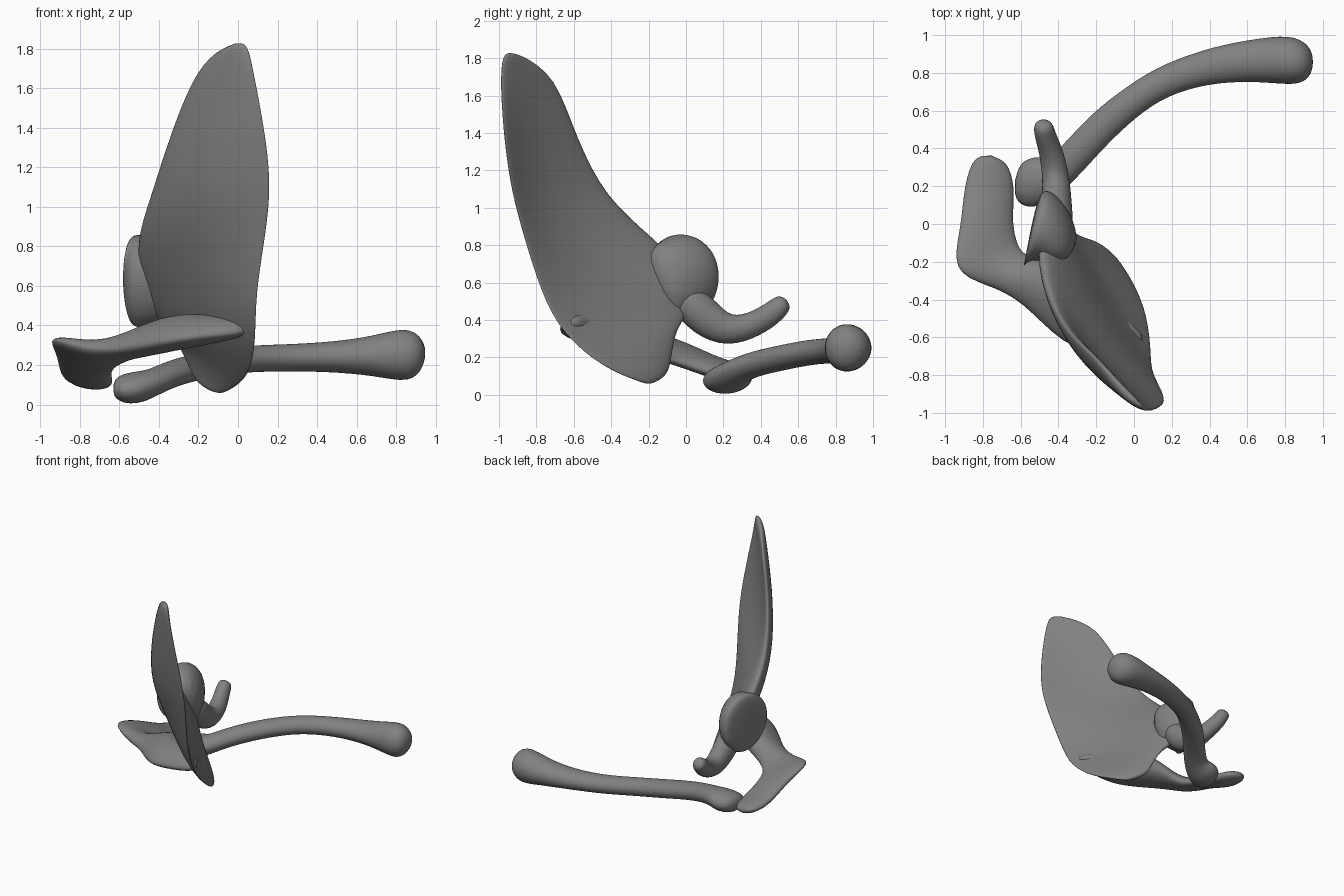
import bpy, bmesh, math
from mathutils import Vector

grey = bpy.data.materials.new("dark_grey")
grey.diffuse_color = (0.22, 0.22, 0.22, 1)


def bone(name, sections, sides=12):
    """Loft oval sections (edge point p, edge point q, thickness at p, at q, bow), then smooth."""
    pts = [(Vector(s[0]), Vector(s[1])) for s in sections]
    mids = [(p + q) / 2 for p, q in pts]
    bm = bmesh.new()
    rings = []
    for i, (p, q) in enumerate(pts):
        tp, tq, bow = sections[i][2:]
        tangent = mids[min(i + 1, len(mids) - 1)] - mids[max(i - 1, 0)]
        half = (q - p) / 2 * 1.06
        n = half.cross(tangent).normalized()
        ring = []
        for k in range(sides):
            a = 2 * math.pi * k / sides
            c = math.cos(a)
            thick = tp + (tq - tp) * (c + 1) / 2
            off = n * (thick * 0.54 * math.sin(a) + bow * (1 - c * c))
            ring.append(bm.verts.new(mids[i] + half * c + off))
        rings.append(ring)
    for r, s in zip(rings, rings[1:]):
        for k in range(sides):
            j = (k + 1) % sides
            bm.faces.new((r[k], r[j], s[j], s[k]))
    bm.faces.new(rings[0][::-1])
    bm.faces.new(rings[-1])
    bmesh.ops.recalc_face_normals(bm, faces=bm.faces)
    for f in bm.faces:
        f.smooth = True
    me = bpy.data.meshes.new(name)
    bm.to_mesh(me)
    bm.free()
    me.materials.append(grey)
    ob = bpy.data.objects.new(name, me)
    bpy.context.collection.objects.link(ob)
    mod = ob.modifiers.new("smooth", 'SUBSURF')
    mod.levels = mod.render_levels = 2
    return ob


# Shoulder blade: thin curved plate, lateral edge to medial edge, tip first
bone("shoulder_blade", [
    ((-0.07, -0.88, 1.81), (0.04, -0.97, 1.85), 0.05, 0.05, 0),
    ((-0.20, -0.70, 1.71), (0.07, -0.99, 1.72), 0.06, 0.05, -0.03),
    ((-0.33, -0.59, 1.38), (0.13, -0.97, 1.42), 0.09, 0.05, -0.06),
    ((-0.43, -0.43, 1.05), (0.17, -0.93, 1.12), 0.13, 0.05, -0.09),
    ((-0.50, -0.18, 0.84), (0.14, -0.86, 0.86), 0.18, 0.05, -0.09),
    ((-0.47, 0.04, 0.62), (0.09, -0.77, 0.56), 0.20, 0.05, -0.08),
    ((-0.41, 0.02, 0.44), (0.09, -0.66, 0.33), 0.14, 0.05, -0.05),
    ((-0.31, -0.06, 0.35), (0.06, -0.43, 0.14), 0.07, 0.05, -0.02),
    ((-0.25, -0.08, 0.20), (-0.05, -0.24, 0.07), 0.05, 0.05, 0),
    ((-0.20, -0.10, 0.10), (-0.10, -0.19, 0.05), 0.04, 0.04, 0),
])

# Shoulder socket: neck flaring into an oval face
bone("shoulder_socket", [
    ((-0.35, -0.22, 0.76), (-0.34, -0.12, 0.45), 0.16, 0.16, 0),
    ((-0.44, -0.08, 0.84), (-0.44, -0.02, 0.40), 0.32, 0.30, 0),
    ((-0.52, -0.04, 0.86), (-0.51, 0.00, 0.39), 0.46, 0.40, 0),
    ((-0.55, -0.03, 0.84), (-0.54, 0.00, 0.42), 0.38, 0.36, 0),
])

# Blade ridge running into the flat shoulder tip
bone("ridge_and_shoulder_tip", [
    ((0.07, -0.60, 0.40), (0.04, -0.655, 0.36), 0.08, 0.06, 0),
    ((-0.10, -0.46, 0.40), (-0.17, -0.68, 0.35), 0.18, 0.09, 0),
    ((-0.25, -0.34, 0.40), (-0.37, -0.65, 0.32), 0.22, 0.11, 0),
    ((-0.38, -0.21, 0.37), (-0.59, -0.40, 0.27), 0.20, 0.12, 0),
    ((-0.59, -0.18, 0.22), (-0.78, -0.32, 0.29), 0.11, 0.11, 0),
    ((-0.63, -0.09, 0.19), (-0.97, -0.25, 0.35), 0.11, 0.07, 0),
    ((-0.65, 0.03, 0.15), (-0.91, -0.01, 0.27), 0.11, 0.09, 0),
    ((-0.63, 0.18, 0.10), (-0.90, 0.20, 0.15), 0.10, 0.10, 0),
    ((-0.67, 0.35, 0.10), (-0.84, 0.39, 0.13), 0.07, 0.07, 0),
])

# Hooked process in front of the socket
bone("hooked_process", [
    ((-0.50, -0.02, 0.56), (-0.32, -0.06, 0.54), 0.18, 0.18, 0),
    ((-0.49, 0.10, 0.41), (-0.33, 0.10, 0.41), 0.22, 0.20, 0),
    ((-0.48, 0.23, 0.33), (-0.34, 0.23, 0.33), 0.16, 0.16, 0),
    ((-0.50, 0.38, 0.38), (-0.37, 0.38, 0.38), 0.13, 0.13, 0),
    ((-0.53, 0.48, 0.45), (-0.42, 0.48, 0.45), 0.12, 0.12, 0),
    ((-0.53, 0.54, 0.51), (-0.43, 0.54, 0.51), 0.09, 0.09, 0),
])

# Collar bone: S-curved shaft with wider ends
bone("collar_bone", [
    ((-0.65, 0.13, 0.075), (-0.62, 0.33, 0.085), 0.12, 0.12, 0),
    ((-0.54, 0.07, 0.06), (-0.50, 0.36, 0.10), 0.16, 0.17, 0),
    ((-0.40, 0.15, 0.11), (-0.46, 0.34, 0.11), 0.13, 0.13, 0),
    ((-0.28, 0.27, 0.16), (-0.38, 0.41, 0.16), 0.13, 0.13, 0),
    ((-0.12, 0.45, 0.20), (-0.22, 0.59, 0.20), 0.13, 0.13, 0),
    ((0.06, 0.61, 0.23), (-0.02, 0.74, 0.23), 0.13, 0.13, 0),
    ((0.22, 0.70, 0.235), (0.15, 0.845, 0.235), 0.13, 0.13, 0),
    ((0.45, 0.755, 0.24), (0.42, 0.94, 0.24), 0.14, 0.14, 0),
    ((0.70, 0.755, 0.245), (0.68, 0.985, 0.245), 0.19, 0.19, 0),
    ((0.89, 0.73, 0.255), (0.86, 1.00, 0.255), 0.31, 0.27, 0),
    ((0.95, 0.81, 0.24), (0.95, 0.92, 0.24), 0.10, 0.10, 0),
])
